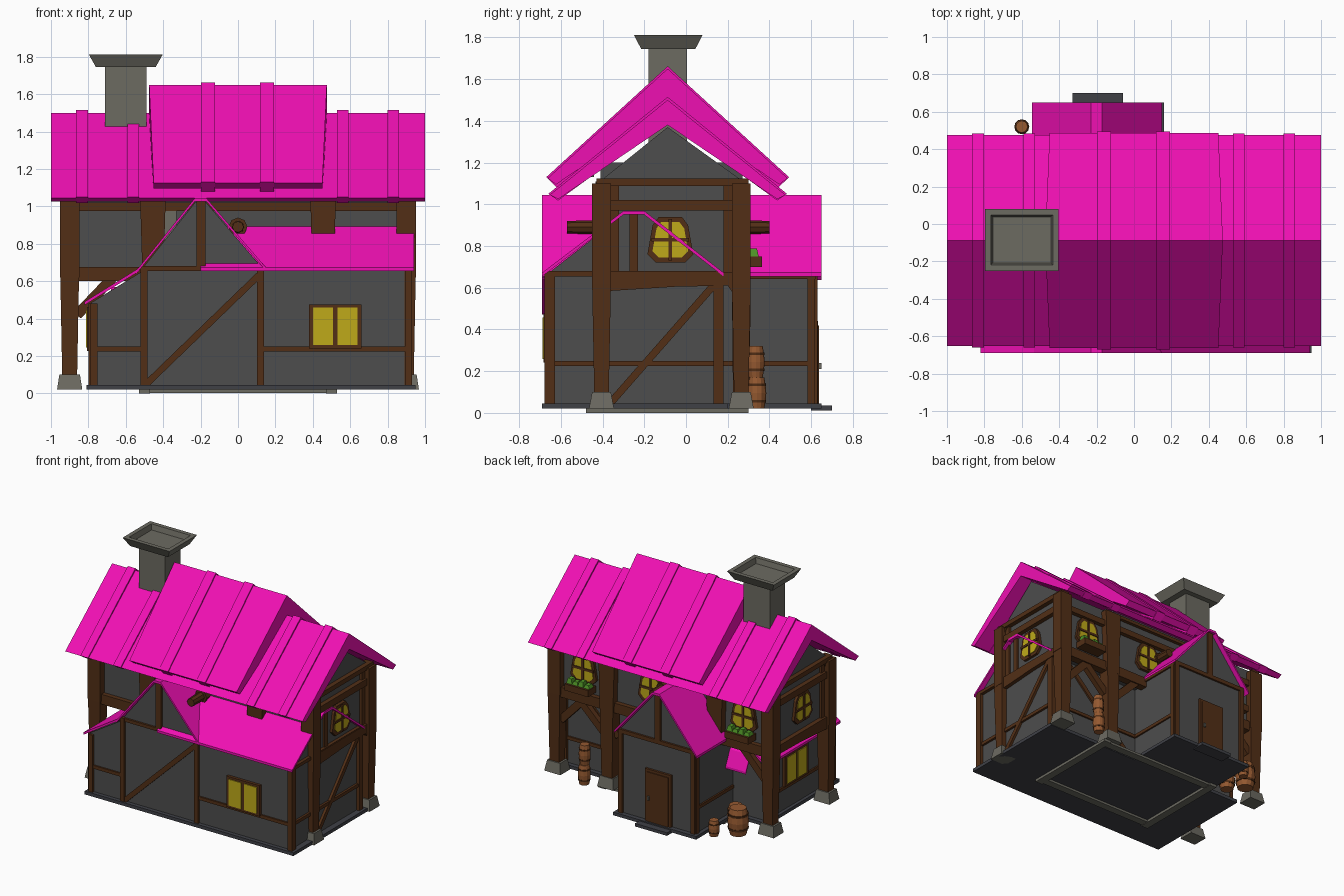
import bpy, bmesh, math
from mathutils import Vector

if "Cube" in bpy.data.objects:
    bpy.data.objects.remove(bpy.data.objects["Cube"])

COL = dict(roof=(0.87, 0.005, 0.45), wood=(0.085, 0.028, 0.008), wall=(0.075, 0.075, 0.075),
           glass=(0.52, 0.4, 0.01), stone=(0.15, 0.145, 0.12), base=(0.05, 0.052, 0.062),
           barrel=(0.3, 0.1, 0.03), leaf=(0.08, 0.3, 0.02))
MAT = {}
for n, c in COL.items():
    MAT[n] = bpy.data.materials.new(n)
    MAT[n].diffuse_color = (*c, 1)


def finish(name, bm, mat):
    bmesh.ops.recalc_face_normals(bm, faces=bm.faces)
    me = bpy.data.meshes.new(name)
    bm.to_mesh(me)
    bm.free()
    me.materials.append(MAT[mat])
    ob = bpy.data.objects.new(name, me)
    bpy.context.collection.objects.link(ob)
    return ob


def prism(name, mat, axis, a, b, pts):
    """Extrude a 2D outline along an axis from a to b."""
    place = {'x': lambda p, t: (t, p[0], p[1]), 'y': lambda p, t: (p[0], t, p[1]),
             'z': lambda p, t: (p[0], p[1], t)}[axis]
    bm = bmesh.new()
    lo, hi = [[bm.verts.new(place(p, t)) for p in pts] for t in (a, b)]
    bm.faces.new(lo)
    bm.faces.new(hi)
    n = len(pts)
    for i in range(n):
        j = (i + 1) % n
        bm.faces.new((lo[i], lo[j], hi[j], hi[i]))
    return finish(name, bm, mat)


def box(name, mat, x0, x1, y0, y1, z0, z1):
    return prism(name, mat, 'z', z0, z1, [(x0, y0), (x1, y0), (x1, y1), (x0, y1)])


def strip(name, axis, a, b, p, q, w=0.035, mat='wood'):
    """Straight timber between two points in a wall plane."""
    p, q = Vector(p), Vector(q)
    d = (q - p).normalized()
    s = Vector((-d.y, d.x)) * w / 2
    return prism(name, mat, axis, a, b, [p + s, q + s, q - s, p - s])


def sheet(name, axis, a, b, pts, t=0.018):
    return prism(name, 'roof', axis, a, b, pts + [(u, z - t) for u, z in reversed(pts)])


def taper(name, mat, x, y, z0, z1, s0, s1, inset=0):
    """Square block with different bottom and top sizes, optionally hollowed on top."""
    bm = bmesh.new()
    rings = [[bm.verts.new((x + i * s[0] / 2, y + j * s[1] / 2, z))
              for i, j in ((-1, -1), (1, -1), (1, 1), (-1, 1))] for z, s in ((z0, s0), (z1, s1))]
    bm.faces.new(rings[0][::-1])
    top = bm.faces.new(rings[1])
    for i in range(4):
        j = (i + 1) % 4
        bm.faces.new((rings[0][i], rings[0][j], rings[1][j], rings[1][i]))
    if inset:
        bm.normal_update()
        bmesh.ops.inset_region(bm, faces=[top], thickness=inset, depth=0)
        bmesh.ops.inset_region(bm, faces=[top], thickness=0.015, depth=-0.04)
    return finish(name, bm, mat)


def lathe(name, mat, rows, loc, n=12, tilt=0):
    bm = bmesh.new()
    rings = [[bm.verts.new((r * math.cos(k * math.tau / n), r * math.sin(k * math.tau / n), z))
              for k in range(n)] for r, z in rows]
    for A, B in zip(rings, rings[1:]):
        for k in range(n):
            bm.faces.new((A[k], A[(k + 1) % n], B[(k + 1) % n], B[k]))
    bm.faces.new(rings[0])
    bm.faces.new(rings[-1])
    ob = finish(name, bm, mat)
    ob.location, ob.rotation_euler.x = loc, tilt
    return ob


def barrel(name, x, y, z, r, h):
    lathe(name, 'barrel', [(r * .78, 0), (r * .93, h * .25), (r, h * .5), (r * .93, h * .75), (r * .78, h)], (x, y, z))
    for f in (.2, .72):
        lathe(name + '_hoop', 'wood', [(r * .96, 0), (r * .99, h * .08)], (x, y, z + h * f))


def arched_window(name, axis, plane, sign, u, z):
    shape = [(-.07, -.11), (.07, -.11), (.11, -.07), (.085, .07), (.055, .11), (-.055, .11), (-.085, .07), (-.11, -.07)]
    at = lambda k: [(u + p * k, z + q * k) for p, q in shape]
    prism(name + '_frame', 'wood', axis, plane - sign * .01, plane + sign * .02, at(1))
    prism(name + '_glass', 'glass', axis, plane, plane + sign * .025, at(.78))
    for p, q in (((0, -.1), (0, .1)), ((-.09, 0), (.09, 0))):
        strip(name + '_bar', axis, plane, plane + sign * .032, (u + p[0], z + p[1]), (u + q[0], z + q[1]), .018)


def square_window(name, axis, plane, sign, u, z):
    strip(name + '_frame', axis, plane, plane + sign * .022, (u - .14, z), (u + .14, z), .235)
    for s in (-1, 1):
        strip(name + '_glass', axis, plane, plane + sign * .028, (u + s * .065 - .053, z), (u + s * .065 + .053, z), .2, 'glass')


# Ground slab, step and foundation frame
box('base_slab', 'base', -.81, .95, -.69, .2, .02, .045)
box('annex_slab', 'base', -.54, .16, .2, .65, .02, .044)
box('door_step', 'base', -.33, -.06, .6, .7, .012, .035)
for s in (-.5, .5):
    box('foundation_beam', 'stone', s - .03, s + .03, -.48, .3, 0, .02)
for y in (-.44, .26):
    box('foundation_beam', 'stone', -.5, .5, y - .03, y + .03, .003, .021)

# Walls
prism('lower_wing', 'wall', 'x', -.2, .905, [(-.66, .04), (.165, .04), (.165, .67), (-.2, .95), (-.3, .95), (-.66, .67)])
prism('cross_wing', 'wall', 'y', -.66, .615, [(-.51, .04), (.13, .04), (.13, .67), (-.17, 1.02), (-.23, 1.02), (-.51, .67)])
prism('side_room', 'wall', 'y', -.66, .165, [(-.785, .04), (-.5, .04), (-.5, .66), (-.785, .485)])
prism('upper_storey', 'wall', 'x', -.9, .9, [(-.4, .63), (.26, .63), (.26, 1.12), (-.088, 1.37), (-.4, 1.12)])
box('dormer_wall', 'wall', -.42, .42, -.41, .27, 1.0, 1.2)

# Lower roofs
sheet('lower_roof', 'x', -.2, .94, [(-.69, .672), (-.3, .968), (-.2, .968), (.18, .672)])
sheet('cross_roof', 'y', -.69, .65, [(-.545, .655), (-.23, 1.045), (-.17, 1.045), (.15, .672)])
sheet('side_roof', 'y', -.69, .2, [(-.82, .49), (-.53, .67)])
sheet('small_awning', 'x', -.68, -.51, [(.15, .57), (.2, .53), (.25, .42)])

# Main roof, raised middle roof and their bands
RY = -.088


def gable_roof(name, x0, x1, half, ze, za, inner, zie, zia):
    return prism(name, 'roof', 'x', x0, x1, [(RY - half, ze), (RY, za), (RY + half, ze), (RY + inner, zie), (RY, zia), (RY - inner, zie)])


gable_roof('main_roof', -1, 1, .565, 1.045, 1.5, .525, 1.025, 1.38)
raised = gable_roof('raised_roof', -.475, .475, .575, 1.125, 1.65, .535, 1.095, 1.46)
for v in raised.data.vertices:
    if v.co.z < 1.2:
        v.co.x *= .95
for x in (-.835, -.56, .56, .83):
    gable_roof('main_roof_band', x - .032, x + .032, .572, 1.05, 1.515, .525, 1.018, 1.4)
for x in (-.16, .155):
    gable_roof('raised_roof_band', x - .037, x + .037, .582, 1.13, 1.662, .53, 1.08, 1.47)

# Chimney
box('chimney_shaft', 'stone', -.71, -.49, -.18, .005, 1.2, 1.75)
taper('chimney_cap', 'stone', -.6, -.085, 1.745, 1.812, (.32, .26), (.395, .33), .045)
box('stone_pier', 'stone', -.47, -.33, -.43, -.38, .7, 1.02)
box('eave_peg', 'stone', -.51, -.46, -.52, -.44, 1.13, 1.15)

# Upper frame posts on stone feet
for y in (-.405, .265):
    for s in (-1, 1):
        x = s * .9
        taper('post_foot', 'stone', x, y, .02, .1, (.135, .12), (.11, .09))
        taper('corner_post', 'wood', x, y, .1, .62, (.08, .07), (.1, .09))
        taper('corner_post_top', 'wood', x, y, .62, 1.1, (.105, .09), (.105, .09))
        taper('middle_post_top', 'wood', s * .455, y, .6, 1.1, (.11, .09), (.14, .09))
    box('floor_beam', 'wood', -.93, .93, y - .03, y + .03, .6, .675)
    box('wall_plate', 'wood', -.93, .93, y - .028, y + .028, .975, 1.02)
    box('dormer_plate', 'wood', -.42, .42, y - .03, y + .03, 1.085, 1.11)
taper('middle_post', 'wood', .455, .265, .1, .62, (.09, .08), (.11, .09))
taper('middle_post_foot', 'stone', .455, .265, .02, .1, (.135, .12), (.11, .09))
for a, b in ((.5, .72), (.41, .2), (.86, .66), (-.86, -.66)):
    strip('knee_brace', 'y', .245, .285, (a, .42), (b, .63), .055)

# Gable end framing
for s in (-1, 1):
    x0, x1 = s * .87, s * .935
    prism('gable_floor_beam', 'wood', 'x', x0, x1, [(-.38, .675), (.25, .675), (.25, .54), (.2, .61), (-.05, .605), (-.36, .585)])
    for z, w in ((1.105, .035), (.995, .05)):
        strip('gable_rail', 'x', x0, x1, (-.43, z), (.3, z), w)
    for y in (-.34, .2):
        strip('gable_stud', 'x', s * .89, s * .918, (y, .67), (y, 1.1), .04)
    strip('gable_brace', 'x', s * .89, s * .925, (-.4, 1.02), (-.35, 1.1), .03)
strip('end_king_post', 'x', .9, .918, (-.25, .67), (-.25, .95), .04)

# Timbers on front and back walls
for x, top in ((-.77, .48), (-.503, .68), (.12, .68), (.912, .68)):
    box('front_stud', 'wood', x - .018, x + .018, -.678, -.65, .04, top)
box('front_rail', 'wood', -.77, -.5, -.672, -.65, .225, .25)
box('front_rail', 'wood', .12, .91, -.672, -.65, .225, .25)
box('front_top_rail', 'wood', -.52, .93, -.675, -.65, .655, .68)
strip('front_diagonal', 'y', -.674, -.65, (-.49, .05), (.11, .63))
for x in (-.495, .115):
    box('annex_stud', 'wood', x - .018, x + .018, .605, .63, .04, .67)
box('annex_rail', 'wood', -.51, .13, .605, .63, .65, .68)
for y0, y1 in ((-.678, -.65), (.605, .63)):
    box('gable_king_post', 'wood', -.222, -.175, y0, y1, .67, 1.03)
# Timbers on the side walls
for y in (-.645, .15):
    strip('right_stud', 'x', .89, .93, (y, .04), (y, .68))
    strip('left_stud', 'x', -.8, -.77, (y, .04), (y, .48))
strip('right_rail', 'x', .89, .922, (-.65, .237), (.16, .237), .025)
strip('right_top_rail', 'x', .89, .93, (-.67, .667), (.17, .667), .025)
strip('right_diagonal', 'x', .89, .924, (-.36, .05), (.14, .62))
strip('left_rail', 'x', -.797, -.77, (-.65, .215), (.16, .215), .025)
for x0, x1 in ((.12, .142), (-.522, -.5)):
    strip('annex_side_rail', 'x', x0, x1, (.17, .237), (.61, .237), .025)
    strip('annex_side_top', 'x', x0, x1, (.17, .655), (.62, .655), .025)
    strip('annex_side_stud', 'x', x0, x1, (.6, .04), (.6, .66))
box('back_stud', 'wood', .88, .93, .14, .18, .04, .66)
box('back_rail', 'wood', .13, .91, .155, .178, .225, .25)
strip('back_diagonal', 'y', .155, .178, (.2, .06), (.75, .6))

# Door
box('door_frame', 'wood', -.315, -.095, .61, .632, .04, .44)
box('door_panel', 'wood', -.295, -.115, .62, .638, .04, .42)
box('door_handle', 'stone', -.14, -.125, .635, .65, .21, .24)

# Windows and planters
square_window('front_window', 'y', -.66, -1, .52, .358)
square_window('left_window', 'x', -.785, -1, -.18, .345)
arched_window('right_gable_window', 'x', .905, 1, -.075, .83)
arched_window('left_gable_window', 'x', -.9, -1, -.1, .85)
for x in (-.68, .1, .67):
    arched_window('back_window', 'y', .26, 1, x, .86)
for x in (-.68, .67):
    box('planter', 'wood', x - .1, x + .1, .27, .365, .7, .75)
    for k in range(4):
        taper('plant', 'leaf', x - .072 + k * .048, .32, .745, .775 + .012 * (k % 2), (.05, .06), (.03, .04))

# Beam ends through the upper wall
lathe('front_log', 'wood', [(.03, 0), (.033, .12), (.05, .12), (.05, .17)], (.0, -.57, .89), 8, -math.pi / 2)
lathe('back_log', 'wood', [(.03, 0), (.033, .1), (.045, .1), (.045, .14)], (.0, .4, .89), 8, math.pi / 2)

# Barrels
barrel('stacked_barrel', .62, .34, .02, .045, .15)
barrel('stacked_barrel', .62, .335, .17, .042, .15)
barrel('large_barrel', -.72, .4, .02, .075, .2)
barrel('small_barrel', -.6, .52, .02, .04, .12)
barrel('rear_barrel', -.63, .3, .02, .06, .16)

for m in bpy.data.materials:
    if m.users and not m.is_grease_pencil:
        m.use_nodes = True
        m.node_tree.nodes["Principled BSDF"].inputs["Base Color"].default_value = m.diffuse_color
